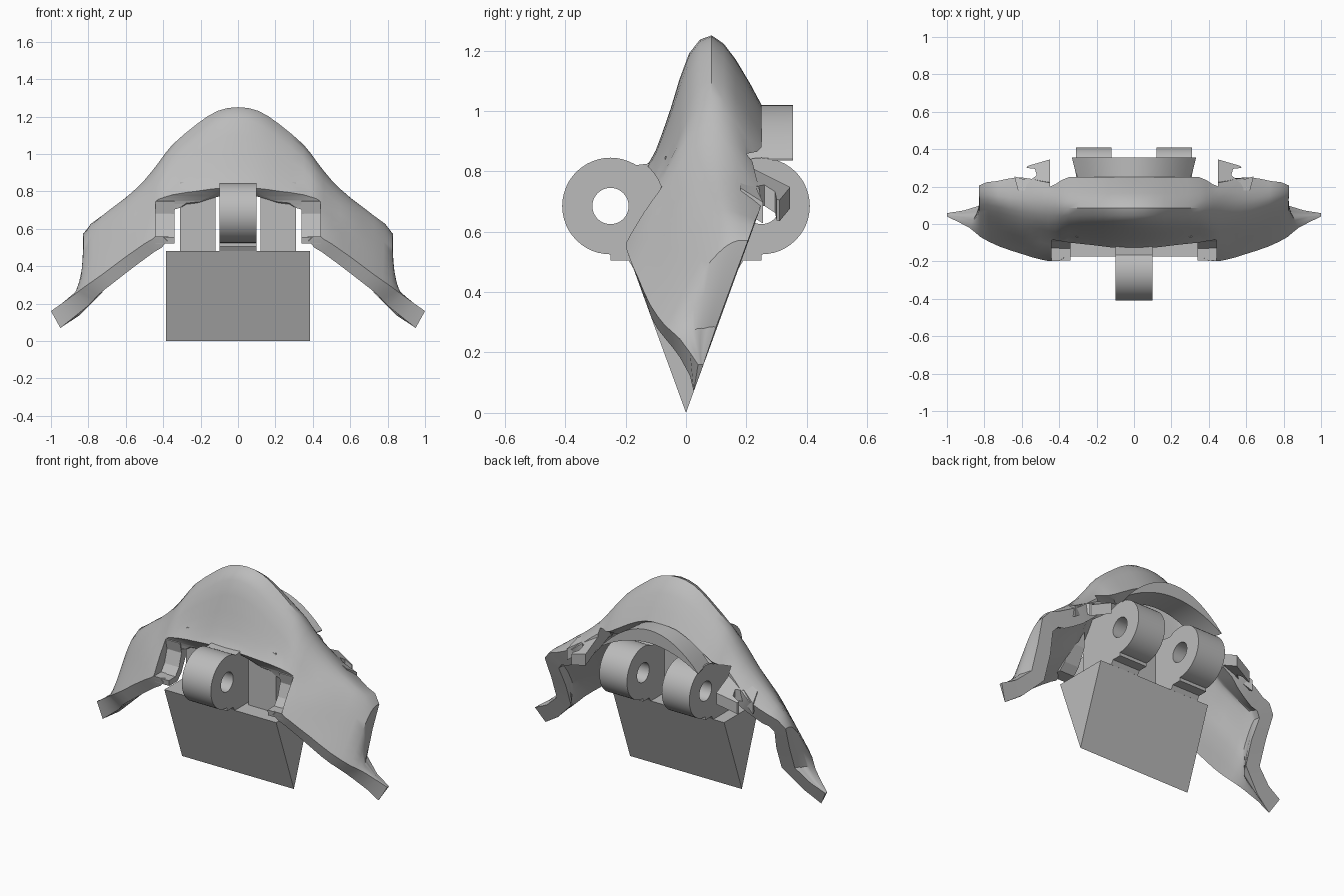
import bpy, bmesh, math
from mathutils import Vector

old = bpy.data.objects.get("Cube")
if old:
    bpy.data.objects.remove(old)

grey = bpy.data.materials.new("plain_grey")
grey.use_nodes = True
grey.diffuse_color = (0.5, 0.5, 0.5, 1)
grey.node_tree.nodes["Principled BSDF"].inputs["Base Color"].default_value = (0.5, 0.5, 0.5, 1)

SLOPE = math.tan(math.radians(20))   # side slope of the wedge
PIN_Y, PIN_Z, KNUCKLE_R, HOLE_R = 0.25, 0.685, 0.16, 0.06


def finish(name, bm):
    bmesh.ops.recalc_face_normals(bm, faces=bm.faces[:])
    mesh = bpy.data.meshes.new(name)
    bm.to_mesh(mesh)
    bm.free()
    mesh.materials.append(grey)
    ob = bpy.data.objects.new(name, mesh)
    bpy.context.collection.objects.link(ob)
    return ob


def activate(ob):
    bpy.ops.object.select_all(action='DESELECT')
    ob.select_set(True)
    bpy.context.view_layer.objects.active = ob


def smooth(ob, degrees=40):
    activate(ob)
    bpy.ops.object.shade_smooth_by_angle(angle=math.radians(degrees))


def extrude_outline(name, outline, offset):
    """Solid from a closed 3D outline swept along an offset."""
    bm = bmesh.new()
    face = bm.faces.new([bm.verts.new(p) for p in outline])
    out = bmesh.ops.extrude_face_region(bm, geom=[face])
    moved = [v for v in out["geom"] if isinstance(v, bmesh.types.BMVert)]
    bmesh.ops.translate(bm, vec=offset, verts=moved)
    bm.faces.ensure_lookup_table()
    return finish(name, bm)


def prism(name, yz, x0, x1):
    return extrude_outline(name, [(x0, y, z) for y, z in yz], (x1 - x0, 0, 0))


def circle(y, r, n=48):
    return [(y + r * math.cos(math.tau * i / n), PIN_Z + r * math.sin(math.tau * i / n))
            for i in range(n)]


def knuckle(name, x0, x1, y):
    """Hinge barrel with a pin hole."""
    bm = bmesh.new()
    loops = [[bm.verts.new((x, *p)) for p in circle(y, r)]
             for x, r in ((x0, KNUCKLE_R), (x1, KNUCKLE_R), (x1, HOLE_R), (x0, HOLE_R))]
    for a, b in zip(loops, loops[1:] + loops[:1]):
        for i in range(len(a)):
            j = (i + 1) % len(a)
            bm.faces.new((a[i], a[j], b[j], b[i]))
    smooth(finish(name, bm))


def hinge_leaf(name, x0, x1, side):
    """Arm, lip and barrel on one side of the wedge."""
    arm = [(-0.07, 0.45), (0.155, 0.45), (0.17, 0.52), (0.17, 0.82), (-0.07, 0.85)]
    lip = [(0.15, 0.48), (0.175, 0.48), (0.19, 0.505), (0.25, 0.505), (0.25, 0.54), (0.15, 0.56)]
    prism(name + "_arm", [(side * y, z) for y, z in arm], x0, x1)
    prism(name + "_lip", [(side * y, z) for y, z in lip], x0, x1)
    knuckle(name + "_knuckle", x0, x1, side * PIN_Y)


# Base wedge and hinge leaves
prism("wedge", [(0, 0), (0.48 * SLOPE, 0.48), (-0.48 * SLOPE, 0.48)], -0.385, 0.385)
hinge_leaf("front", -0.10, 0.10, -1)
hinge_leaf("back_left", 0.12, 0.31, 1)
hinge_leaf("back_right", -0.31, -0.12, 1)

# Cover shell: stations from the middle to the wing tip.
# Each: x at front, x at back, heights from front to back, depths from front to back
MID = (-0.13, -0.10, -0.05, 0.01, 0.085, 0.165, 0.25)
stations = [
    (0.00, 0.00, (0.82, 0.87, 1.01, 1.19, 1.25, 1.17, 1.02), MID),
    (0.11, 0.11, (0.81, 0.86, 0.99, 1.16, 1.23, 1.15, 1.01), MID),
    (0.22, 0.22, (0.78, 0.82, 0.93, 1.08, 1.16, 1.09, 0.96), MID),
    (0.35, 0.35, (0.74, 0.78, 0.85, 0.98, 1.05, 1.00, 0.88), MID),
    (0.42, 0.42, (0.58, 0.68, 0.77, 0.90, 0.96, 0.93, 0.85), (-0.20, -0.14, -0.08, 0.0, 0.085, 0.16, 0.22)),
    (0.50, 0.50, (0.52, 0.62, 0.71, 0.81, 0.86, 0.84, 0.79), (-0.19, -0.13, -0.06, 0.01, 0.09, 0.17, 0.23)),
    (0.60, 0.61, (0.45, 0.54, 0.64, 0.72, 0.76, 0.75, 0.70), (-0.16, -0.10, -0.04, 0.03, 0.10, 0.17, 0.25)),
    (0.72, 0.73, (0.36, 0.45, 0.54, 0.62, 0.67, 0.66, 0.64), (-0.12, -0.06, 0.0, 0.06, 0.12, 0.18, 0.23)),
    (0.82, 0.83, (0.29, 0.36, 0.43, 0.50, 0.55, 0.57, 0.57), (-0.07, -0.02, 0.03, 0.08, 0.13, 0.17, 0.205)),
    (0.88, 0.82, (0.245, 0.26, 0.27, 0.28, 0.28, 0.285, 0.285), (-0.02, 0.0, 0.02, 0.04, 0.06, 0.08, 0.10)),
    (1.00, 1.00, (0.16,) * 7, (0.04, 0.043, 0.046, 0.049, 0.052, 0.055, 0.058)),
]


def row(station, sign):
    x0, x1, zs, ys = station
    return [Vector((sign * (x0 + (x1 - x0) * i / 6), y, z)) for i, (y, z) in enumerate(zip(ys, zs))]


def refine(points):
    """Smooth curve through the points, with one new point in each gap."""
    out = [points[0]]
    for i in range(len(points) - 1):
        a, b = points[i], points[i + 1]
        before = points[i - 1] if i else a
        after = points[i + 2] if i + 2 < len(points) else b
        out += [(9 * (a + b) - before - after) / 16, b]
    return out


def refine_grid(grid):
    across = [refine(r) for r in grid]
    return [list(r) for r in zip(*[refine(c) for c in zip(*across)])]


def clamp(p):
    limit = SLOPE * p.z
    return Vector((p.x, max(-limit, min(limit, p.y)), p.z))


def skin(bm, grid):
    for a, b in zip(grid, grid[1:]):
        for i in range(len(a) - 1):
            bm.faces.new((a[i], b[i], b[i + 1], a[i + 1]))


def inner_points(rows):
    """Points offset inwards along the surface normals."""
    bm = bmesh.new()
    grid = [[bm.verts.new(p) for p in r] for r in rows]
    skin(bm, grid)
    bm.normal_update()
    result = []
    for r in grid:
        line = []
        for i, v in enumerate(r):
            x = abs(v.co.x)
            p = v.co - v.normal * (0.10 if x > 0.38 else 0.07)
            if x > 0.99:
                p = v.co + Vector((math.copysign(0.05, -v.co.x), 0, -0.09))
            elif x > 0.38 and i in (0, 6):
                p.y = v.co.y
            line.append(p)
        result.append(line)
    bm.free()
    return result


rows = [row(s, -1) for s in reversed(stations[1:])] + [row(s, 1) for s in stations]
bm = bmesh.new()
rims = []
for points in (rows, inner_points(rows)):
    grid = [[bm.verts.new(clamp(p)) for p in r] for r in refine_grid(points)]
    skin(bm, grid)
    rims.append([r[0] for r in grid] + grid[-1][1:] + [r[-1] for r in grid[-2::-1]] + grid[0][-2:0:-1])
for i in range(len(rims[0])):
    bm.faces.new((rims[0][i - 1], rims[0][i], rims[1][i], rims[1][i - 1]))
shell = finish("cover_shell", bm)

# Clearance cuts around the barrels, with a flat floor at the front
for side, half, floor in ((-1, 0.44, 0.555), (1, 0.45, 0.5)):
    cutter = prism("clearance_cutter", [(y, z) for y, z in circle(side * PIN_Y, 0.18) if z > floor],
                   -half, half)
    cutter.hide_render = True
    mod = shell.modifiers.new("clearance", 'BOOLEAN')
    mod.operation, mod.solver, mod.object = 'DIFFERENCE', 'EXACT', cutter
    activate(shell)
    bpy.ops.object.modifier_apply(modifier=mod.name)
    bpy.data.objects.remove(cutter)
smooth(shell, 35)

# Notched tabs at the ends of the front opening
tab = [(-0.195, 0.555), (-0.13, 0.555), (-0.095, 0.60), (-0.07, 0.68), (-0.085, 0.745),
       (-0.02, 0.80), (-0.02, 0.66), (-0.07, 0.56), (-0.11, 0.52), (-0.19, 0.52)]
prism("left_tab", tab, 0.34, 0.44)
prism("right_tab", tab, -0.44, -0.34)

# Arched hood over the back barrels
N = 16
xs = [-1 + 2 * i / N for i in range(N + 1)]
arch = [(0.31 * t, 0.20, 1.02 - 0.18 * t * t) for t in xs]
arch += [(0.31 * t, 0.20, 0.945 - 0.105 * t * t - 0.005) for t in reversed(xs)]
hood = extrude_outline("back_hood", arch, (0, 0.155, 0))
for v in hood.data.vertices:             # slight flare towards the back
    v.co.x *= 1.07 if v.co.y > 0.3 else 0.95
smooth(hood)

# Small hooks behind the wings
hook = [(0.45, 0.18), (0.45, 0.345), (0.57, 0.31), (0.575, 0.30), (0.53, 0.295),
        (0.52, 0.26), (0.56, 0.23), (0.64, 0.255), (0.62, 0.18)]
for name, s in (("left_hook", 1), ("right_hook", -1)):
    outline = [(s * x, y, 0.83 - 0.5 * (y - 0.18) - 0.5 * (x - 0.45)) for x, y in hook]
    extrude_outline(name, outline, (0, 0, -0.07))
